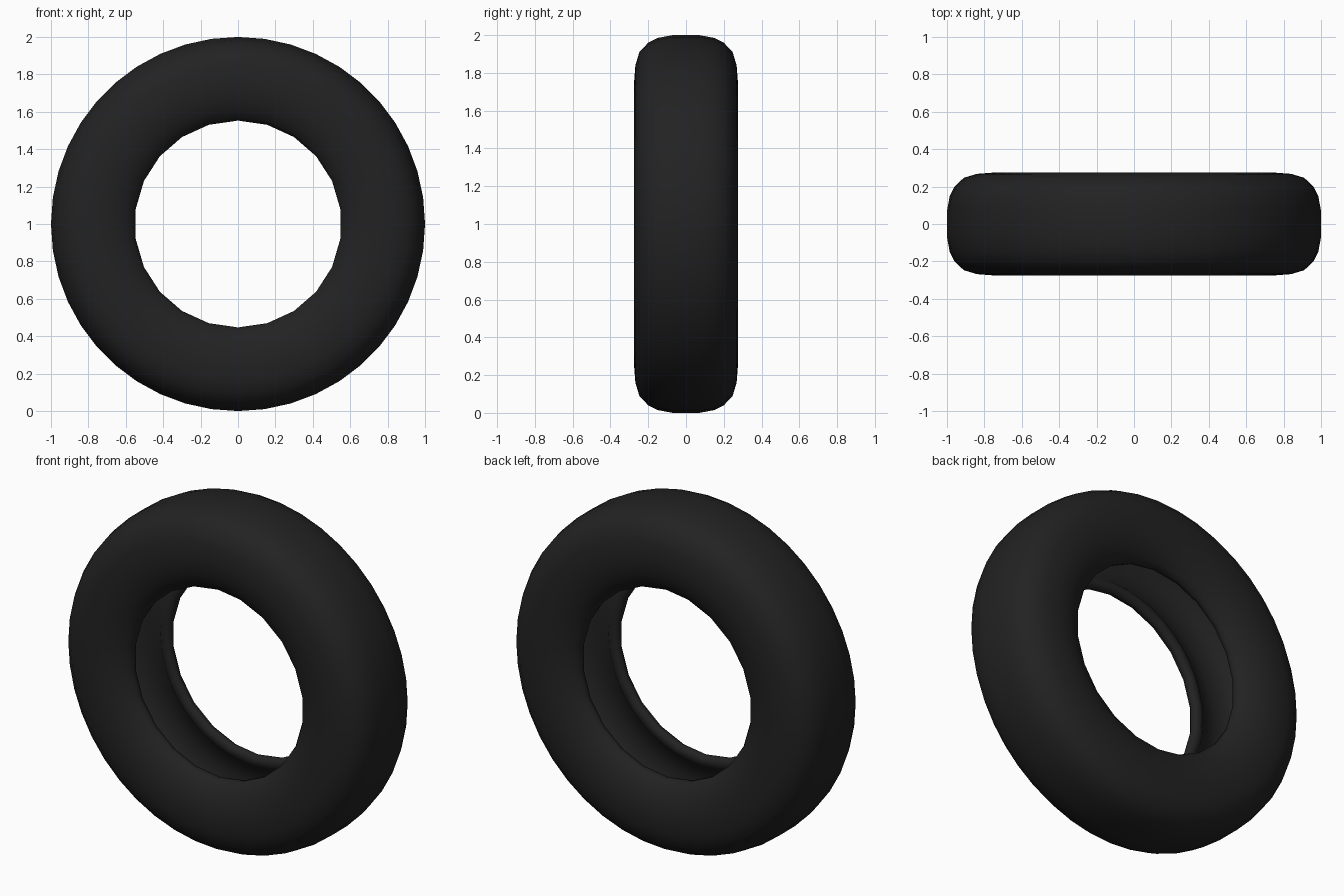
import bpy, bmesh
from math import sin, cos, pi

cube = bpy.data.objects.get("Cube")
if cube:
    bpy.data.objects.remove(cube)

SEGMENTS = 44      # steps around the tread
BEAD_SIDES = 22    # coarser polygon of the wheel opening

rubber = bpy.data.materials.new("black rubber")
rubber.use_nodes = True
colour = (0.016, 0.016, 0.016, 1)
rubber.diffuse_color = colour
bsdf = rubber.node_tree.nodes["Principled BSDF"]
bsdf.inputs["Base Color"].default_value = colour
bsdf.inputs["Roughness"].default_value = 0.8

# Half cross-section as (radius, offset): tread, sidewall and bead
outer = [(1.0, 0.07), (0.985, 0.15), (0.96, 0.2), (0.91, 0.247),
         (0.84, 0.268), (0.75, 0.275), (0.67, 0.264), (0.61, 0.24),
         (0.57, 0.21), (0.553, 0.185), (0.555, 0.16), (0.58, 0.145),
         (0.61, 0.155)]
# Hollow inside, from the bead back to the crown
inner = [(0.65, 0.195), (0.75, 0.225), (0.84, 0.215), (0.9, 0.18), (0.94, 0.07)]
half = outer + inner
profile = half + [(r, -y) for r, y in reversed(half)]

# Sweep the closed cross-section around the axle
bm = bmesh.new()
rings = []
for i in range(SEGMENTS):
    a = 2 * pi * i / SEGMENTS
    ring = []
    for r, y in profile:
        if r < 0.6 and i % 2:
            r *= cos(pi / BEAD_SIDES)
        ring.append(bm.verts.new((r * sin(a), y, 1 + r * cos(a))))
    rings.append(ring)
count = len(profile)
for i in range(SEGMENTS):
    a, b = rings[i], rings[(i + 1) % SEGMENTS]
    for j in range(count):
        k = (j + 1) % count
        bm.faces.new((a[j], a[k], b[k], b[j]))
bmesh.ops.recalc_face_normals(bm, faces=bm.faces)

mesh = bpy.data.meshes.new("tire")
bm.to_mesh(mesh)
bm.free()
mesh.materials.append(rubber)
tire = bpy.data.objects.new("tire", mesh)
bpy.context.collection.objects.link(tire)

# Smooth rubber, with a crease only at the bead toe
bpy.ops.object.select_all(action='DESELECT')
tire.select_set(True)
bpy.context.view_layer.objects.active = tire
bpy.ops.object.shade_smooth_by_angle(angle=pi / 3)
